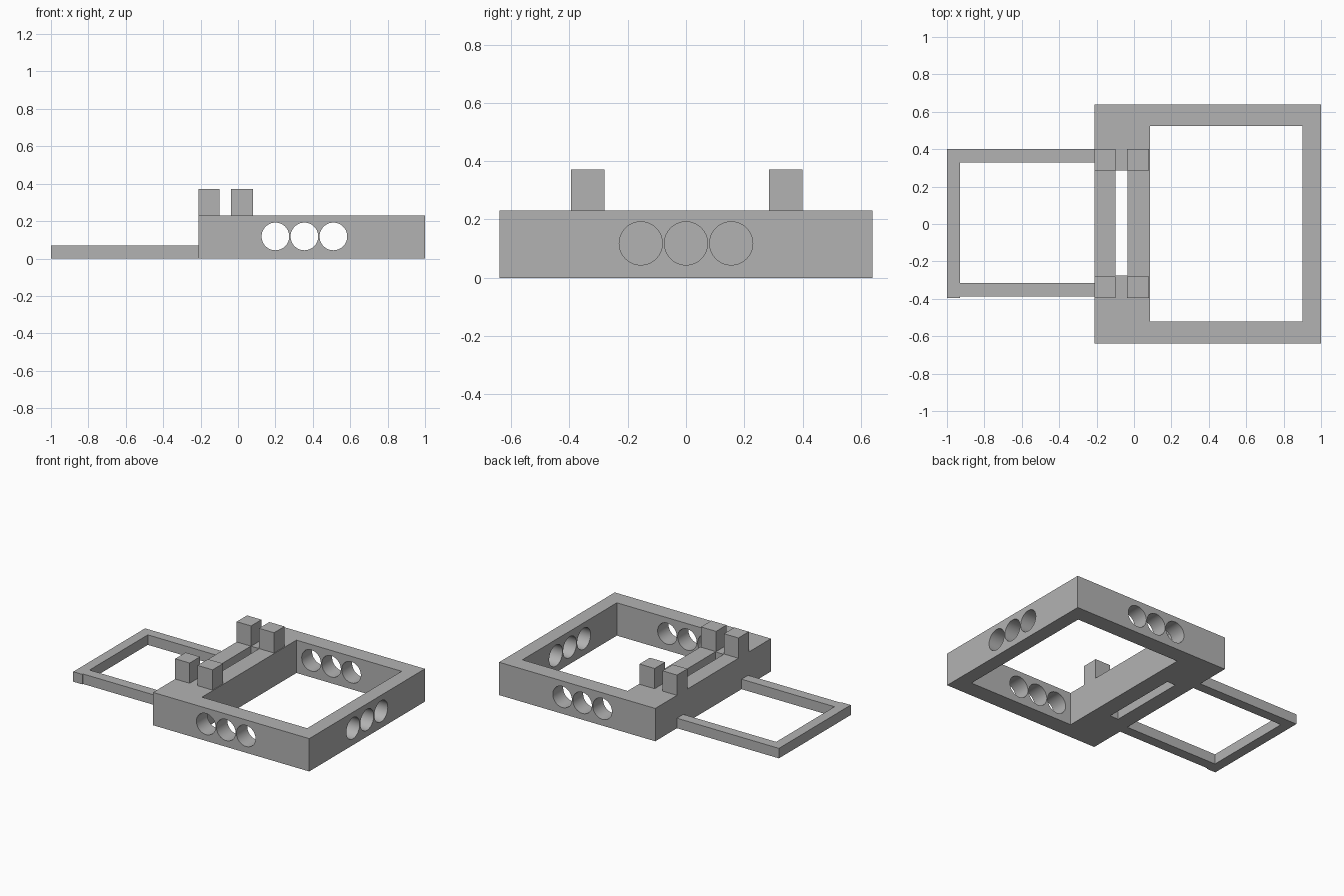
import bpy
import math

if "Cube" in bpy.data.objects:
    bpy.data.objects.remove(bpy.data.objects["Cube"], do_unlink=True)

# Single grey material
GREY = (0.45, 0.45, 0.45, 1)
grey = bpy.data.materials.new("plain_grey")
grey.use_nodes = True
grey.diffuse_color = GREY
grey.node_tree.nodes["Principled BSDF"].inputs["Base Color"].default_value = GREY


def box(name, x, y, z):
    """Box from (min, max) ranges on each axis."""
    bpy.ops.mesh.primitive_cube_add(size=1)
    ob = bpy.context.object
    ob.name = name
    ob.location = [(a + b) / 2 for a, b in (x, y, z)]
    ob.scale = [b - a for a, b in (x, y, z)]
    bpy.ops.object.transform_apply(location=True, rotation=True, scale=True)
    ob.data.materials.append(grey)
    return ob


def cut(target, cutter):
    mod = target.modifiers.new(cutter.name, 'BOOLEAN')
    mod.operation = 'DIFFERENCE'
    mod.solver = 'EXACT'
    mod.object = cutter
    bpy.context.view_layer.objects.active = target
    bpy.ops.object.modifier_apply(modifier=mod.name)
    bpy.data.objects.remove(cutter, do_unlink=True)


def bore(target, location, rotation, depth):
    bpy.ops.mesh.primitive_cylinder_add(vertices=64, radius=0.074, depth=depth,
                                        location=location, rotation=rotation)
    cutter = bpy.context.object
    cutter.name = "bore_cutter"
    cutter.hide_render = True
    cutter.data.materials.append(grey)
    cut(target, cutter)


# Main frame with its large opening and narrow slot
frame = box("main_frame", (-0.21, 1), (-0.64, 0.64), (0, 0.23))
cut(frame, box("opening_cutter", (0.085, 0.9), (-0.52, 0.525), (-0.1, 0.4)))
cut(frame, box("slot_cutter", (-0.1, -0.035), (-0.275, 0.285), (-0.1, 0.4)))

# Rows of round holes through the front, back and right-hand walls
for i in (-1, 0, 1):
    bore(frame, (0.355 + i * 0.155, 0, 0.118), (math.pi / 2, 0, 0), 1.5)
    bore(frame, (0.95, i * 0.155, 0.118), (0, math.pi / 2, 0), 0.3)

bpy.ops.object.select_all(action='DESELECT')
frame.select_set(True)
bpy.context.view_layer.objects.active = frame
bpy.ops.object.shade_smooth_by_angle(angle=math.radians(30))

# Two pairs of square posts
for side, y in (("front", (-0.395, -0.28)), ("back", (0.285, 0.4))):
    box(side + "_outer_post", (-0.21, -0.098), y, (0.23, 0.372))
    box(side + "_inner_post", (-0.037, 0.08), y, (0.23, 0.372))

# Thin side loop: two rails and an end bar
box("front_rail", (-0.93, -0.21), (-0.387, -0.315), (0, 0.07))
box("back_rail", (-0.93, -0.21), (0.33, 0.4), (0, 0.07))
box("end_bar", (-1, -0.93), (-0.395, 0.4), (0, 0.07))
